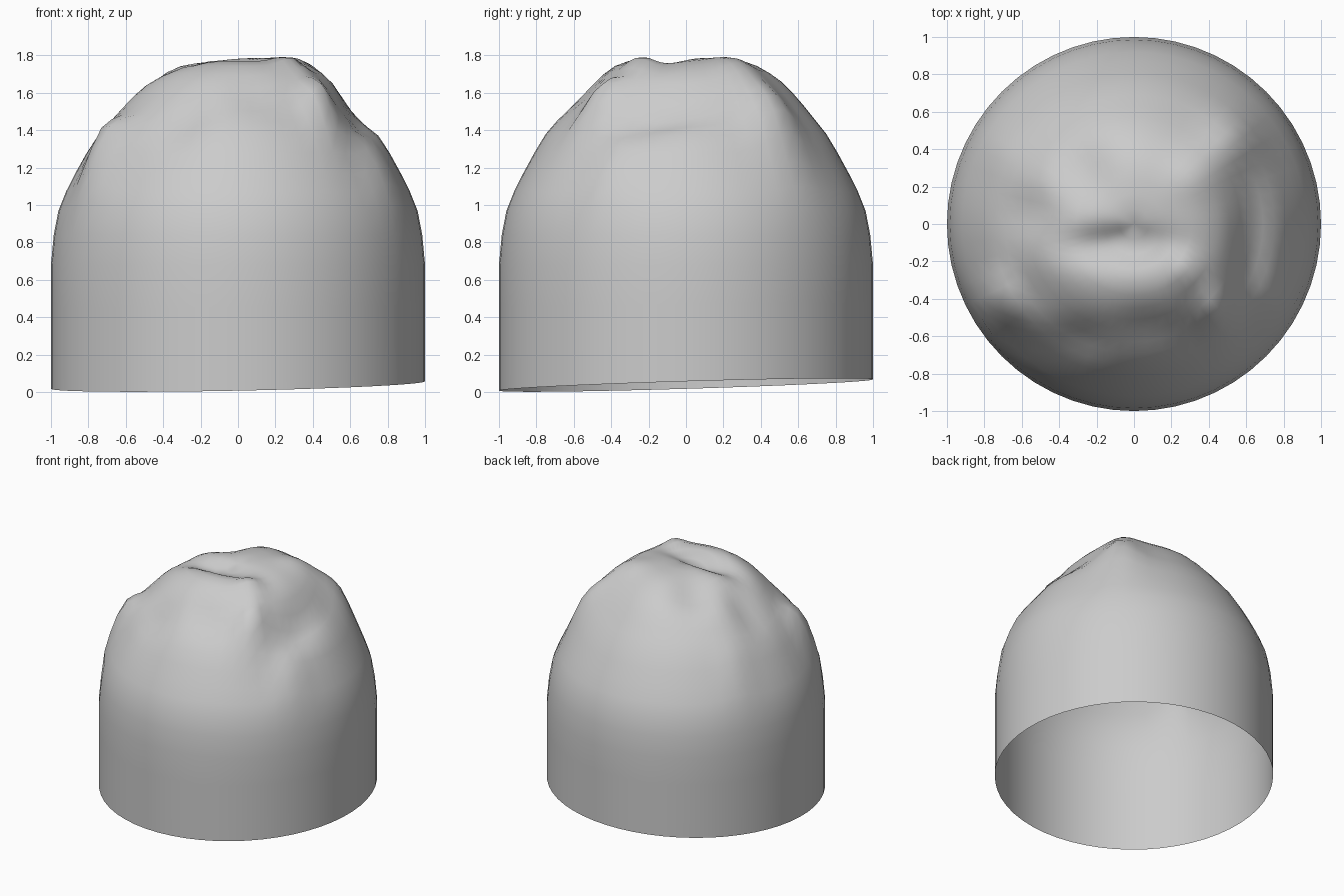
import bpy, bmesh, math

SEG = 56
# dome profile (radius, height) from the straight wall up to the crown
PROFILE = [(1.0, 0.0), (1.0, 0.22), (1.0, 0.45), (1.0, 0.68), (0.985, 0.84), (0.96, 0.97), (0.92, 1.07),
           (0.87, 1.17), (0.81, 1.28), (0.75, 1.38), (0.69, 1.455), (0.63, 1.53),
           (0.57, 1.60), (0.51, 1.66), (0.45, 1.705), (0.38, 1.745), (0.31, 1.77),
           (0.24, 1.78), (0.16, 1.785), (0.08, 1.785)]

# folds: x, y, spread x, spread y, height change
FOLDS = [(-0.10, -0.11, 0.30, 0.10, -0.09),   # groove across the crown
         (0.62, -0.12, 0.09, 0.30, -0.09),    # hollow right of the crown
         (0.44, -0.46, 0.08, 0.12, 0.12),     # front right corner
         (0.76, -0.42, 0.11, 0.13, 0.06),     # outer bulge beside the corner
         (0.28, -0.25, 0.10, 0.09, 0.045),    # front ridge peak
         (0.08, -0.55, 0.20, 0.10, -0.05),    # front hollow
         (-0.55, 0.06, 0.16, 0.13, -0.07),    # groove running off to the left
         (-0.74, -0.42, 0.11, 0.14, 0.17),    # front left fold ridge
         (-0.56, -0.50, 0.12, 0.10, 0.04),    # its inner end
         (-0.28, -0.62, 0.12, 0.10, -0.05),   # tuck under that fold
         (-0.28, 0.28, 0.17, 0.19, -0.08),    # dimple on the back left
         (-0.74, 0.42, 0.12, 0.12, 0.05),     # back left bulge
         (0.35, 0.28, 0.15, 0.14, 0.05),      # back right shoulder
         (0.54, 0.48, 0.16, 0.16, 0.14)]      # its full lower slope


def fold(x, y):
    return sum(h * math.exp(-((x - cx) / sx) ** 2 - ((y - cy) / sy) ** 2)
               for cx, cy, sx, sy, h in FOLDS)


def hem(x, y):
    # brim dips at the front and lifts towards the back right
    return max(0.0, 0.037 + 0.02 * x + 0.03 * y)


# knitted cap: open shell
bm = bmesh.new()
rings = []
for r, z in PROFILE:
    ring = []
    for s in range(SEG):
        a = 2 * math.pi * s / SEG
        x, y = r * math.cos(a), r * math.sin(a)
        h = z + hem(x, y) * max(0, 1 - z / 0.68)
        if z > 0.9:
            h += fold(x, y)
        ring.append(bm.verts.new((x, y, h)))
    rings.append(ring)
for a, b in zip(rings, rings[1:]):
    for s in range(SEG):
        t = (s + 1) % SEG
        bm.faces.new((a[s], a[t], b[t], b[s]))
top = bm.verts.new((0, 0, 1.785 + fold(0, 0)))
for s in range(SEG):
    bm.faces.new((rings[-1][s], rings[-1][(s + 1) % SEG], top))

mesh = bpy.data.meshes.new("beanie_cap")
bm.to_mesh(mesh)
bm.free()
cap = bpy.data.objects.new("beanie_cap", mesh)
bpy.context.collection.objects.link(cap)
bpy.context.view_layer.objects.active = cap
cap.select_set(True)
bpy.ops.object.shade_smooth_by_angle(angle=math.radians(60))
